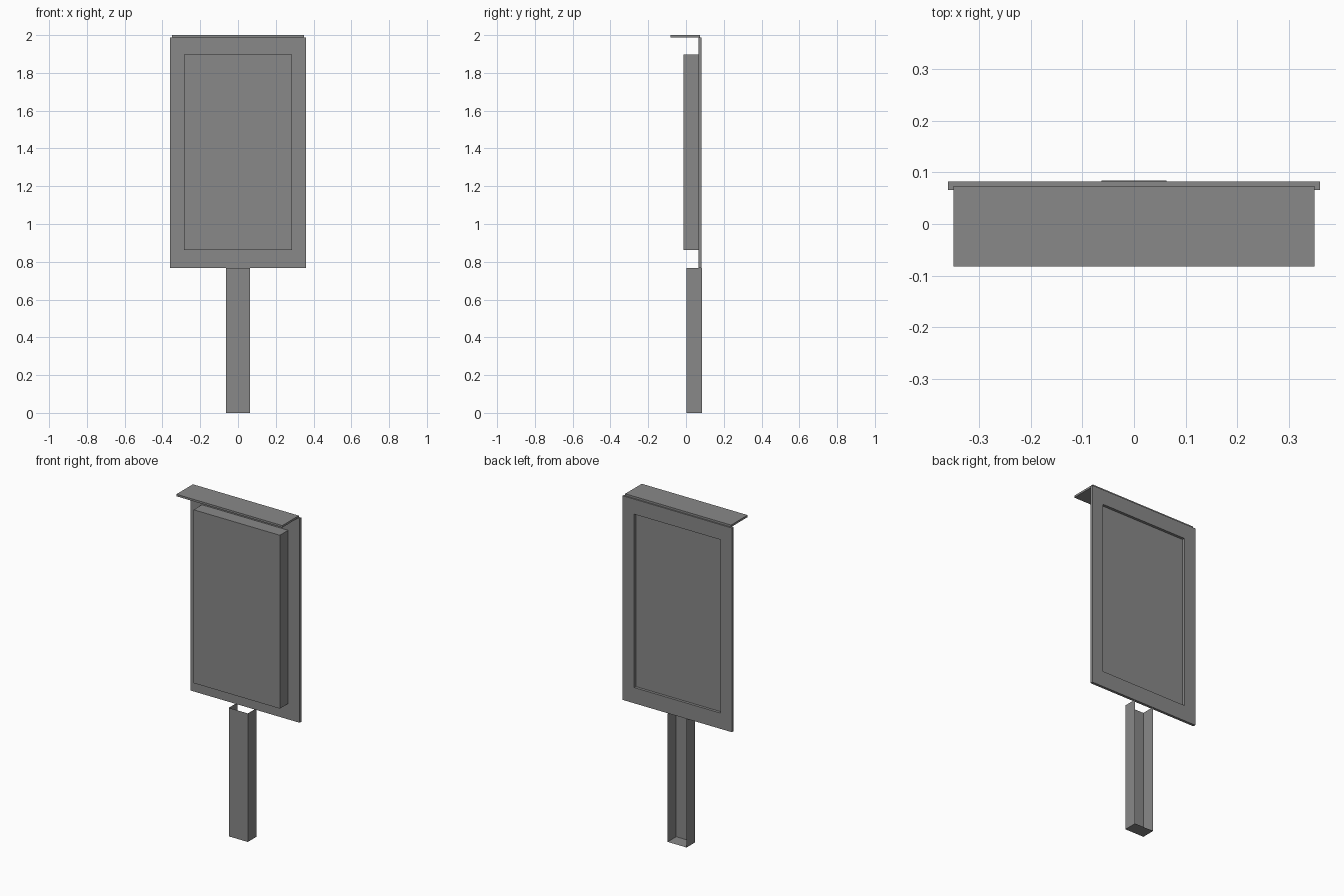
import bpy
import bmesh
from mathutils import Matrix

cube = bpy.data.objects.get("Cube")
if cube:
    bpy.data.objects.remove(cube, do_unlink=True)

grey = bpy.data.materials.new("plain grey")
grey.use_nodes = True
GREY = (0.25, 0.25, 0.25, 1)
grey.diffuse_color = GREY
grey.node_tree.nodes["Principled BSDF"].inputs["Base Color"].default_value = GREY


def add_object(name, bm):
    bmesh.ops.recalc_face_normals(bm, faces=bm.faces)
    mesh = bpy.data.meshes.new(name)
    bm.to_mesh(mesh)
    bm.free()
    mesh.materials.append(grey)
    obj = bpy.data.objects.new(name, mesh)
    bpy.context.collection.objects.link(obj)
    return obj


def box_mesh(half_width, y, z):
    """Box centred on x = 0, with y and z given as (low, high)."""
    bm = bmesh.new()
    size = (2 * half_width, y[1] - y[0], z[1] - z[0])
    centre = (0, sum(y) / 2, sum(z) / 2)
    bmesh.ops.create_cube(bm, size=1, matrix=Matrix.Translation(centre) @ Matrix.Diagonal((*size, 1)))
    return bm


FRAME_FRONT, FRAME_BACK = 0.066, 0.082
PANEL_HALF, PANEL_Z = 0.285, (0.862, 1.898)
FRAME_HALF, FRAME_Z = 0.361, (0.768, 1.988)

# Flat frame with a rectangular opening
bm = bmesh.new()


def rectangle(half, z):
    return [bm.verts.new((x, FRAME_FRONT, h))
            for x, h in ((-half, z[0]), (half, z[0]), (half, z[1]), (-half, z[1]))]


outer = rectangle(FRAME_HALF, FRAME_Z)
inner = rectangle(PANEL_HALF, PANEL_Z)
ring = [bm.faces.new((outer[i], outer[(i + 1) % 4], inner[(i + 1) % 4], inner[i])) for i in range(4)]
extruded = bmesh.ops.extrude_face_region(bm, geom=ring, use_keep_orig=True)
moved = [v for v in extruded["geom"] if isinstance(v, bmesh.types.BMVert)]
bmesh.ops.translate(bm, verts=moved, vec=(0, FRAME_BACK - FRAME_FRONT, 0))
add_object("frame", bm)

# Display box standing out in front of the frame, its back recessed
add_object("display_box", box_mesh(PANEL_HALF, (-0.012, FRAME_FRONT), PANEL_Z))

# Thin canopy resting on the frame
add_object("canopy", box_mesh(0.35, (-0.082, 0.074), (FRAME_Z[1], 2.0)))

# Sheet metal post, open at the top and the back
bm = box_mesh(0.063, (0.003, 0.084), (0, FRAME_Z[0]))
bm.normal_update()
open_faces = [f for f in bm.faces if f.normal.z > 0.9 or f.normal.y > 0.9]
bmesh.ops.delete(bm, geom=open_faces, context='FACES')
add_object("post", bm)
